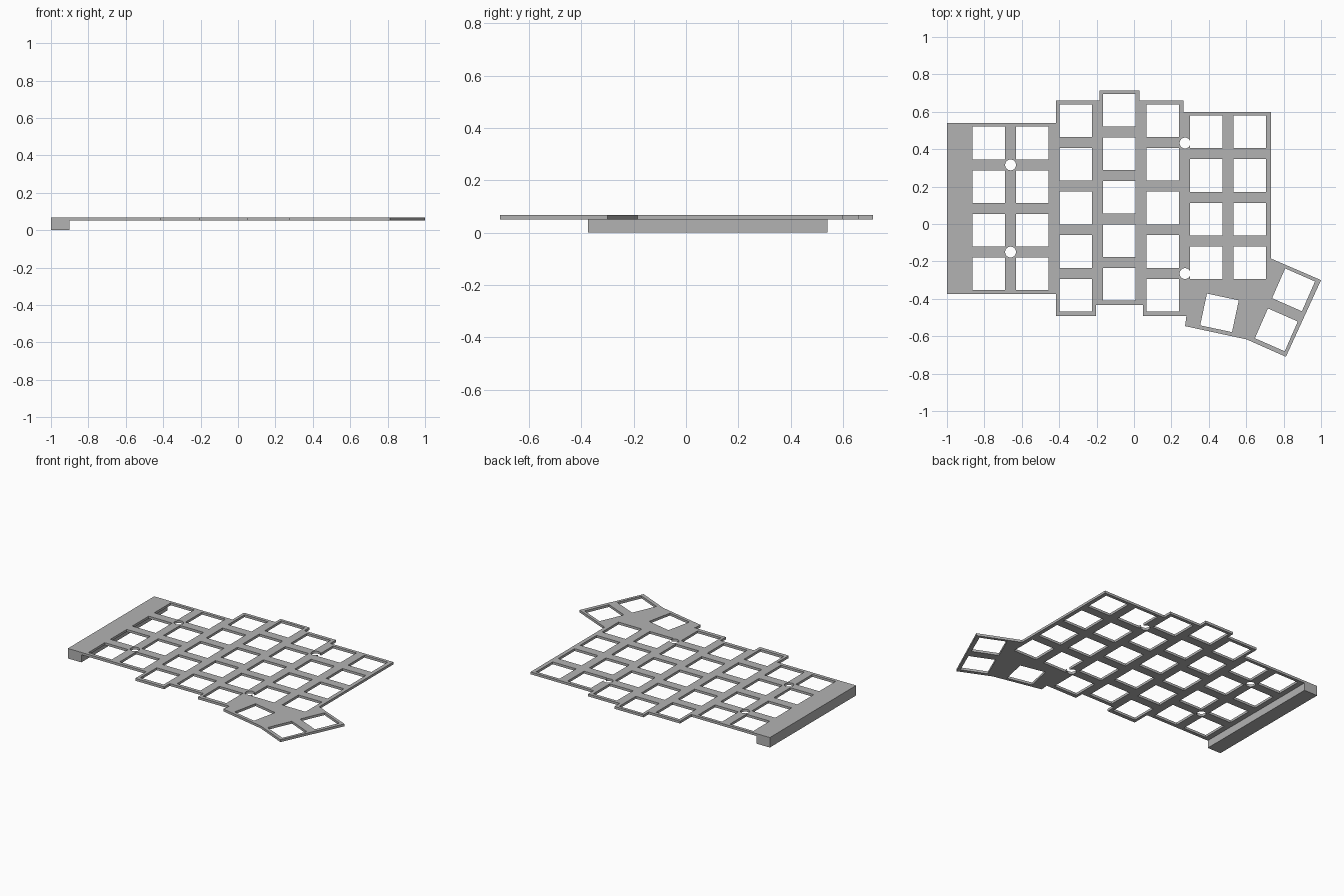
import bpy
import bmesh
from math import radians
from mathutils import Matrix, Vector

default_cube = bpy.data.objects.get("Cube")
if default_cube:
    bpy.data.objects.remove(default_cube, do_unlink=True)

PLATE_BOTTOM, PLATE_TOP = 0.051, 0.067
PITCH = 0.2327      # spacing between neighbouring keys
KEY = 0.174         # side of a square key opening

grey = bpy.data.materials.new("plain grey")
grey.use_nodes = True
colour = (0.45, 0.45, 0.45, 1)
grey.diffuse_color = colour
grey.node_tree.nodes["Principled BSDF"].inputs["Base Color"].default_value = colour


def make_object(name, bm):
    bmesh.ops.recalc_face_normals(bm, faces=bm.faces)
    mesh = bpy.data.meshes.new(name)
    bm.to_mesh(mesh)
    bm.free()
    mesh.materials.append(grey)
    obj = bpy.data.objects.new(name, mesh)
    bpy.context.collection.objects.link(obj)
    return obj


def add_box(bm, centre, size, angle=0):
    matrix = (Matrix.Translation(centre) @ Matrix.Rotation(radians(angle), 4, "Z")
              @ Matrix.Diagonal((*size, 1)))
    bmesh.ops.create_cube(bm, size=1, matrix=matrix)


def cut(target, cutter):
    cutter.hide_render = True
    mod = target.modifiers.new("cut", "BOOLEAN")
    mod.operation = "DIFFERENCE"
    mod.solver = "EXACT"
    mod.object = cutter
    bpy.context.view_layer.objects.active = target
    bpy.ops.object.modifier_apply(modifier=mod.name)
    bpy.data.objects.remove(cutter, do_unlink=True)


# Switch plate: stepped outline pulled up to its thickness
outline = [
    (-1, 0.54), (-0.418, 0.54), (-0.418, 0.66), (-0.185, 0.66), (-0.185, 0.714),
    (0.03, 0.714), (0.03, 0.66), (0.265, 0.66), (0.265, 0.6), (0.733, 0.6),
    (0.733, -0.185), (1, -0.3), (0.812, -0.71), (0.602, -0.617), (0.273, -0.546),
    (0.28, -0.492), (0.048, -0.492), (0.048, -0.433), (-0.203, -0.433),
    (-0.203, -0.492), (-0.418, -0.492), (-0.418, -0.375), (-1, -0.375),
]
bm = bmesh.new()
base = bm.faces.new([bm.verts.new((x, y, PLATE_BOTTOM)) for x, y in outline])
pulled = bmesh.ops.extrude_face_region(bm, geom=[base], use_keep_orig=True)
top_verts = [g for g in pulled["geom"] if isinstance(g, bmesh.types.BMVert)]
bmesh.ops.translate(bm, verts=top_verts, vec=Vector((0, 0, PLATE_TOP - PLATE_BOTTOM)))
plate = make_object("switch_plate", bm)

# Key openings: staggered columns (top key centre, number of keys), then thumb keys
columns = [(0.433, 4), (0.433, 4), (0.551, 5), (0.608, 5), (0.551, 5), (0.492, 4), (0.492, 4)]
thumb_keys = [(0.457, -0.475, -12), (0.853, -0.352, -23.7), (0.761, -0.566, -23.7)]
bm = bmesh.new()
for i, (top, count) in enumerate(columns):
    for row in range(count):
        add_box(bm, (-0.777 + i * PITCH, top - row * PITCH, PLATE_TOP), (KEY, KEY, 0.1))
for x, y, angle in thumb_keys:
    add_box(bm, (x, y, PLATE_TOP), (KEY, KEY, 0.1), angle)
cut(plate, make_object("key_cutter", bm))

# Round screw holes
bm = bmesh.new()
for x, y in [(-0.66, 0.316), (-0.66, -0.15), (0.273, 0.433), (0.273, -0.265)]:
    bmesh.ops.create_cone(bm, cap_ends=True, segments=32, radius1=0.029, radius2=0.029,
                          depth=0.1, matrix=Matrix.Translation((x, y, PLATE_TOP)))
cut(plate, make_object("screw_cutter", bm))

# Raised foot bar under the outer edge
bm = bmesh.new()
add_box(bm, (-0.95, 0.0825, PLATE_BOTTOM / 2), (0.1, 0.915, PLATE_BOTTOM))
make_object("foot_bar", bm)
